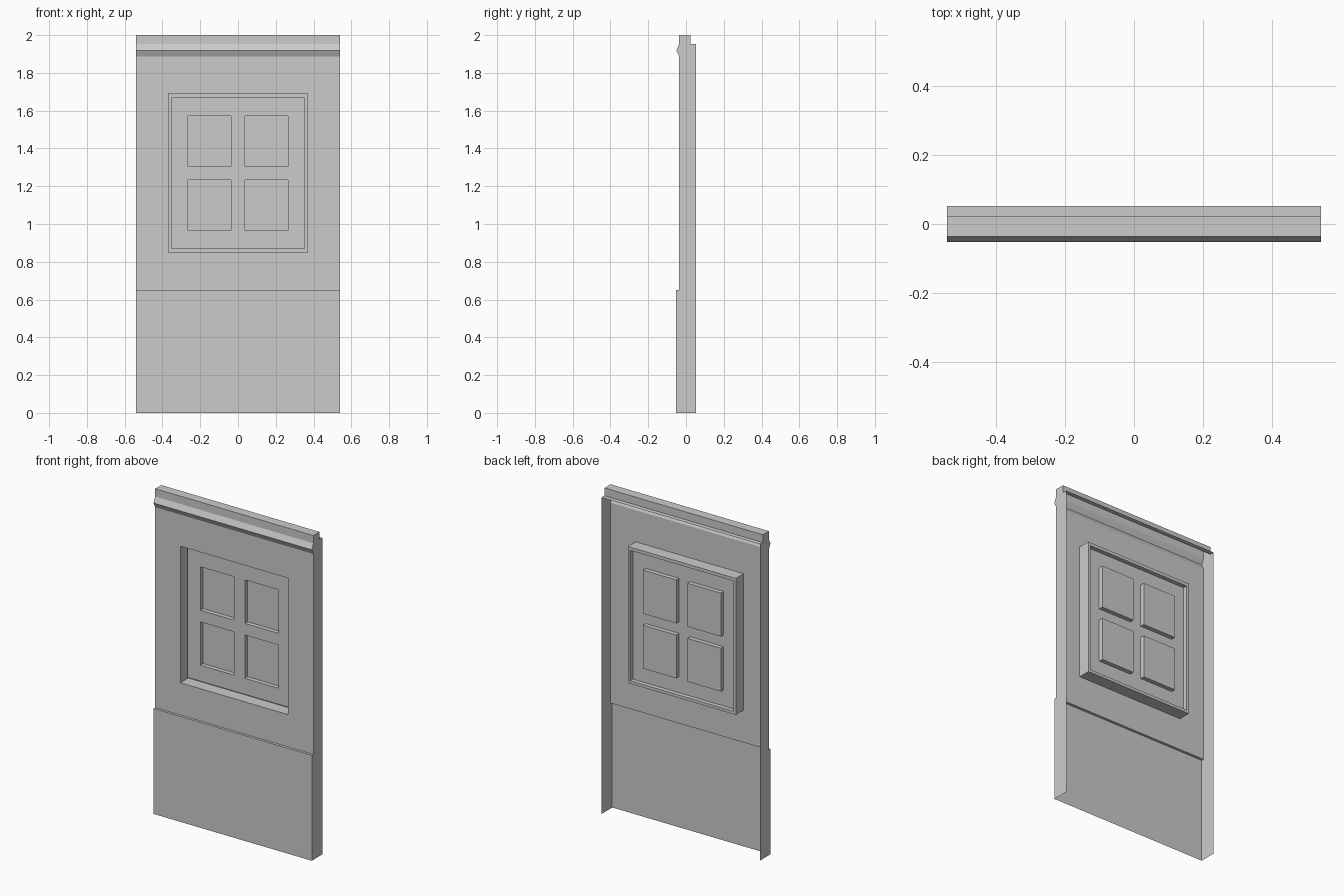
import bpy
import bmesh

cube = bpy.data.objects.get("Cube")
if cube:
    bpy.data.objects.remove(cube, do_unlink=True)

paint = bpy.data.materials.new("plain_grey")
paint.use_nodes = True
GREY = (0.6, 0.6, 0.6, 1)
paint.diffuse_color = GREY
paint.node_tree.nodes["Principled BSDF"].inputs["Base Color"].default_value = GREY

HALF = 0.54                 # half width of the panel
FRONT, BACK = -0.052, 0.052
WALL = -0.036               # plane of the upper wall
RIM, SASH, PANE = 0.04, 0.013, 0.04
OPENING = (-0.368, 0.849, 0.368, 1.691)
INNER = (-0.353, 0.867, 0.353, 1.671)


def add_face(bm, points):
    return bm.faces.new([bm.verts.new(p) for p in points])


def rect(box, y):
    x0, z0, x1, z1 = box
    return [(x0, y, z0), (x1, y, z0), (x1, y, z1), (x0, y, z1)]


def loft(bm, rings):
    """Join successive rectangular rings with quads."""
    for a, b in zip(rings, rings[1:]):
        for i in range(4):
            j = (i + 1) % 4
            add_face(bm, (a[i], a[j], b[j], b[i]))


def sheet(bm, xs, zs, y, holes):
    """Flat sheet facing the front, split on grid lines, without the hole cells."""
    for i in range(len(xs) - 1):
        for k in range(len(zs) - 1):
            if (i, k) not in holes:
                add_face(bm, rect((xs[i], zs[k], xs[i + 1], zs[k + 1]), y))


def finish(bm, name):
    bmesh.ops.remove_doubles(bm, verts=bm.verts, dist=0.0005)
    mesh = bpy.data.meshes.new(name)
    bm.to_mesh(mesh)
    bm.free()
    mesh.materials.append(paint)
    bpy.context.collection.objects.link(bpy.data.objects.new(name, mesh))


# Wall shell: front profile swept across the width, open at back and bottom
profile = [(FRONT, 0), (FRONT, 0.65), (WALL, 0.65), (WALL, 1.886),
           (FRONT, 1.918), (WALL, 1.952), (WALL, 2), (0.023, 2),
           (0.023, 1.952), (BACK, 1.952)]
bm = bmesh.new()
for i, ((ya, za), (yb, zb)) in enumerate(zip(profile, profile[1:])):
    if i == 2:              # upper wall carries the window opening
        x0, z0, x1, z1 = OPENING
        sheet(bm, (-HALF, x0, x1, HALF), (za, z0, z1, zb), WALL, {(1, 1)})
    else:
        add_face(bm, ((-HALF, ya, za), (HALF, ya, za),
                      (HALF, yb, zb), (-HALF, yb, zb)))
outline = profile + [(BACK, 0)]
add_face(bm, [(-HALF, y, z) for y, z in outline])
add_face(bm, [(HALF, y, z) for y, z in reversed(outline)])
finish(bm, "wall_shell")

# Window recess: deep reveal, narrow rim and a step forward to the sash
bm = bmesh.new()
loft(bm, [rect(OPENING, WALL), rect(OPENING, RIM),
          rect(INNER, RIM), rect(INNER, SASH)])
finish(bm, "window_recess")

# Sash with four openings
xs = (INNER[0], -0.266, -0.038, 0.038, 0.266, INNER[2])
zs = (INNER[1], 0.966, 1.233, 1.305, 1.573, INNER[3])
cells = [(i, k) for i in (1, 3) for k in (1, 3)]
bm = bmesh.new()
sheet(bm, xs, zs, SASH, set(cells))
finish(bm, "window_sash")

# Panes set back behind the sash
bm = bmesh.new()
for i, k in cells:
    box = (xs[i], zs[k], xs[i + 1], zs[k + 1])
    loft(bm, [rect(box, SASH), rect(box, PANE)])
    add_face(bm, rect(box, PANE))
finish(bm, "window_panes")
